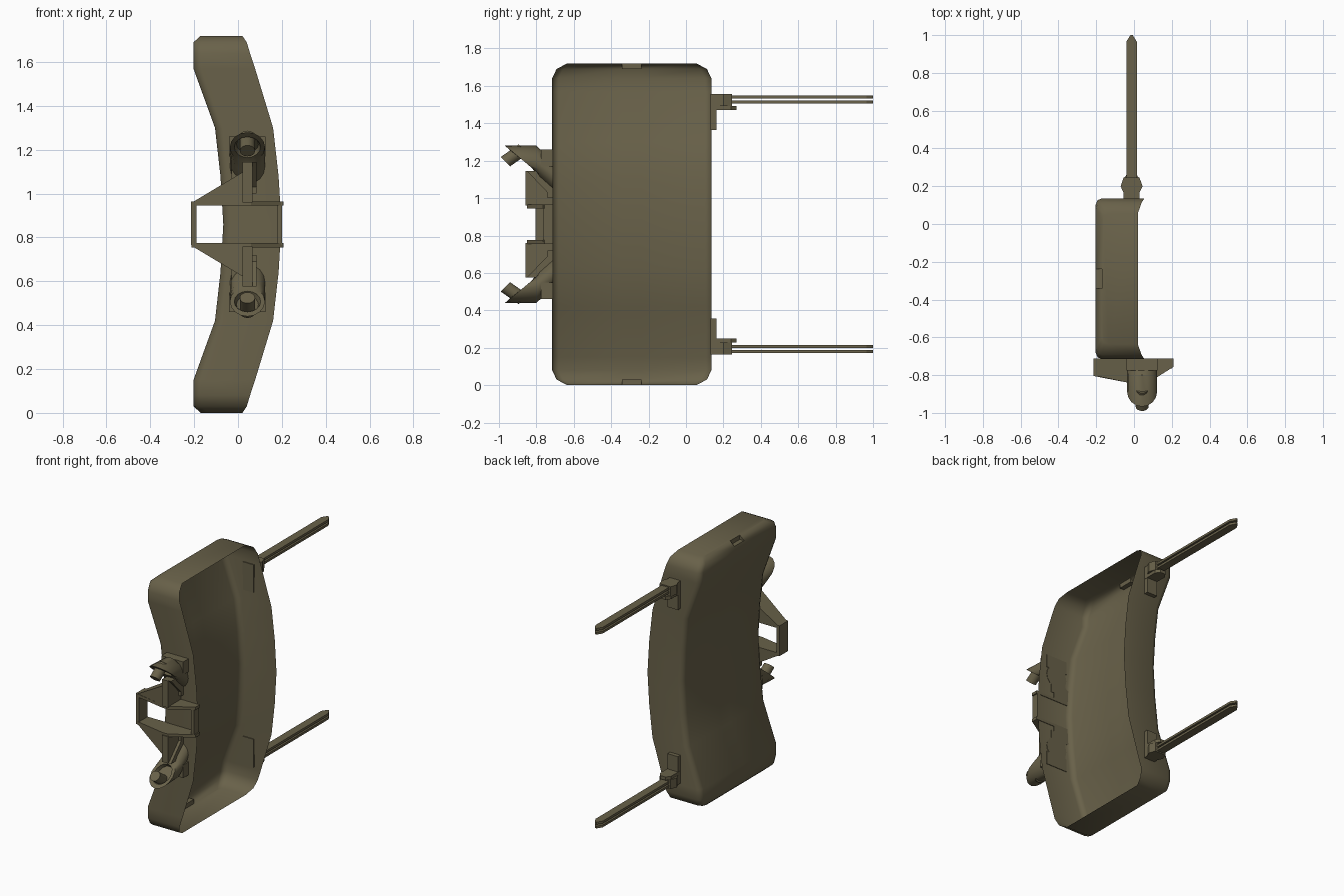
import bpy, bmesh, math

if "Cube" in bpy.data.objects:
    bpy.data.objects.remove(bpy.data.objects["Cube"])

H = 1.72      # body height, everything mirrors about H/2
YC = -0.29    # body centre in y

olive = bpy.data.materials.new("olive_drab")
olive.diffuse_color = (0.14, 0.12, 0.067, 1)
olive.use_nodes = True
olive.node_tree.nodes["Principled BSDF"].inputs["Base Color"].default_value = olive.diffuse_color


def make(name, verts, faces, smooth=None, recalc=True):
    me = bpy.data.meshes.new(name)
    me.from_pydata(verts, [], faces)
    bm = bmesh.new()
    bm.from_mesh(me)
    if recalc:
        bmesh.ops.recalc_face_normals(bm, faces=bm.faces)
    bm.to_mesh(me)
    bm.free()
    me.materials.append(olive)
    ob = bpy.data.objects.new(name, me)
    bpy.context.collection.objects.link(ob)
    if smooth:
        bpy.ops.object.select_all(action='DESELECT')
        bpy.context.view_layer.objects.active = ob
        ob.select_set(True)
        bpy.ops.object.shade_smooth_by_angle(angle=math.radians(smooth))
    return ob


def pair(name, verts, faces, smooth=None):
    """Upper part and its mirror image in the lower half."""
    make("upper_" + name, verts, faces, smooth)
    make("lower_" + name, [(x, y, H - z) for x, y, z in verts], faces, smooth)


def prism(pts, axis, a, b):
    """Extrude a 2D outline along an axis from a to b."""
    n = len(pts)
    put = {'x': lambda p, t: (t, p[0], p[1]), 'z': lambda p, t: (p[0], p[1], t)}[axis]
    verts = [put(p, a) for p in pts] + [put(p, b) for p in pts]
    faces = [tuple(range(n)), tuple(range(n, 2 * n))]
    faces += [(i, (i + 1) % n, n + (i + 1) % n, n + i) for i in range(n)]
    return verts, faces


def box(x0, x1, y0, y1, z0, z1):
    return prism([(x0, y0), (x1, y0), (x1, y1), (x0, y1)], 'z', z0, z1)


def loft(rings):
    """Skin rings of equal length and cap both ends."""
    n = len(rings[0])
    verts = [v for r in rings for v in r]
    faces = [(k * n + i, k * n + (i + 1) % n, (k + 1) * n + (i + 1) % n, (k + 1) * n + i)
             for k in range(len(rings) - 1) for i in range(n)]
    faces += [tuple(range(n)), tuple(range(len(verts) - n, len(verts)))]
    return verts, faces


def ring(x, y, z, rx, uy, uz, n=16):
    """Ellipse: rx along x, (uy, uz) the other half axis."""
    return [(x + rx * math.cos(t), y + uy * math.sin(t), z + uz * math.sin(t))
            for t in (2 * math.pi * i / n for i in range(n))]


# curved pan body, open on the +x side: z, rim x, floor x, corner inset
half = [(1.72, .02, -.17, .08), (1.69, .04, -.203, .024), (1.64, .055, -.203, 0),
        (1.57, .078, -.203, 0), (1.3, .16, -.105, 0), (1.08, .185, -.08, 0)]
stations = half + [(.86, .198, -.067, 0)] + [(H - z, r, f, c) for z, r, f, c in reversed(half)]
verts, faces = [], []
for z, r, f, c in stations:
    h = .426 - c
    side = [(r, h), (f + .035, h), (f + .01, h - .01), (f, h - .035), (f, .052)]
    verts += [(x, YC + y, z) for x, y in side] + [(x, YC - y, z) for x, y in reversed(side)]
last = len(stations) - 1
for k in range(last):
    for i in range(9):
        if not (i == 4 and k in (0, last - 1)):
            a = k * 10 + i
            faces.append((a, a + 1, a + 11, a + 10))
faces += [tuple(range(9, -1, -1)), tuple(range(last * 10, last * 10 + 10))]
# edge notches at top and bottom
for k0, k1 in ((0, 1), (last, last - 1)):
    a4, a5, b4, b5 = k0 * 10 + 4, k0 * 10 + 5, k1 * 10 + 4, k1 * 10 + 5
    n4, n5 = len(verts), len(verts) + 1
    for s in (a4, a5):
        verts.append((verts[s][0], verts[s][1], stations[k1][0]))
    faces += [(a4, a5, n5, n4), (n4, n5, b5, b4), (a4, n4, b4), (a5, b5, n5)]
make("pan_body", verts, faces, smooth=50)

# sight frame: two plates joined by end walls
plate = [(-.213, -.712), (.208, -.712), (.208, -.757), (.06, -.85), (.02, -.85), (-.213, -.805)]
pair("sight_plate", *prism(plate, 'z', .945, .965))
make("sight_wall_left", *box(-.215, -.19, -.805, -.712, .765, .965))
make("sight_wall_right", *box(.178, .2, -.765, -.712, .765, .965))

# sloping gusset, upright web and side rib above and below the sight
pair("gusset", [(-.2, -.712, .965), (-.2, -.805, .965), (.02, -.85, .965), (.02, -.712, .965),
                (.02, -.85, 1.097), (.02, -.712, 1.097)],
     [(0, 1, 2, 3), (0, 1, 4, 5), (1, 2, 4), (0, 3, 5), (2, 3, 5, 4)])
pair("web", *box(.02, .066, -.857, -.712, .96, 1.144))
pair("side_rib", *prism([(-.85, 1.144), (-.712, 1.144), (-.712, 1.0)], 'x', .05, .085))

# fuse wells: mounting block, bent hood with recessed mouth, plug
pair("well_block", *box(-.04, .125, -.775, -.712, 1.17, 1.26))
pair("well_backing", *box(-.03, .085, -.74, -.712, 1.0, 1.2))
hood = [ring(.043, -.86, 1.225, .05, -.05, .038), ring(.043, -.885, 1.212, .06, -.06, .047),
        ring(.043, -.885, 1.212, .08, -.082, .068), ring(.043, -.79, 1.19, .08, -.01, .09),
        ring(.043, -.712, 1.12, .08, 0, .08)]
pair("well_hood", *loft(hood), smooth=40)
pair("well_plug", *loft([ring(.043, -.87, 1.262, .035, -.025, .025),
                         ring(.043, -.965, 1.195, .035, -.025, .025)]), smooth=40)

# legs: double blades with pointed ends, hinge, lug and wall bracket
LX = -.013
blade = [(LX - .028, .18), (LX + .028, .18), (LX + .028, .965), (LX + .006, 1), (LX - .006, 1), (LX - .028, .965)]
pair("leg_outer_blade", *prism(blade, 'z', 1.533, 1.549))
pair("leg_inner_blade", *prism(blade, 'z', 1.506, 1.522))
hinge = [(LX - .042, .13), (LX + .042, .13), (LX + .042, .165), (LX + .058, .2),
         (LX + .042, .246), (LX - .042, .246), (LX - .058, .2), (LX - .042, .165)]
pair("leg_hinge", *prism(hinge, 'z', 1.492, 1.557))
pair("hinge_lug", *prism([(LX - .042, .13), (LX + .042, .13), (LX + .042, .24), (LX + .02, .27),
                          (LX - .02, .27), (LX - .042, .24)], 'z', 1.47, 1.493))
pair("hinge_bracket", *box(LX - .04, LX + .04, .13, .164, 1.365, 1.475))
